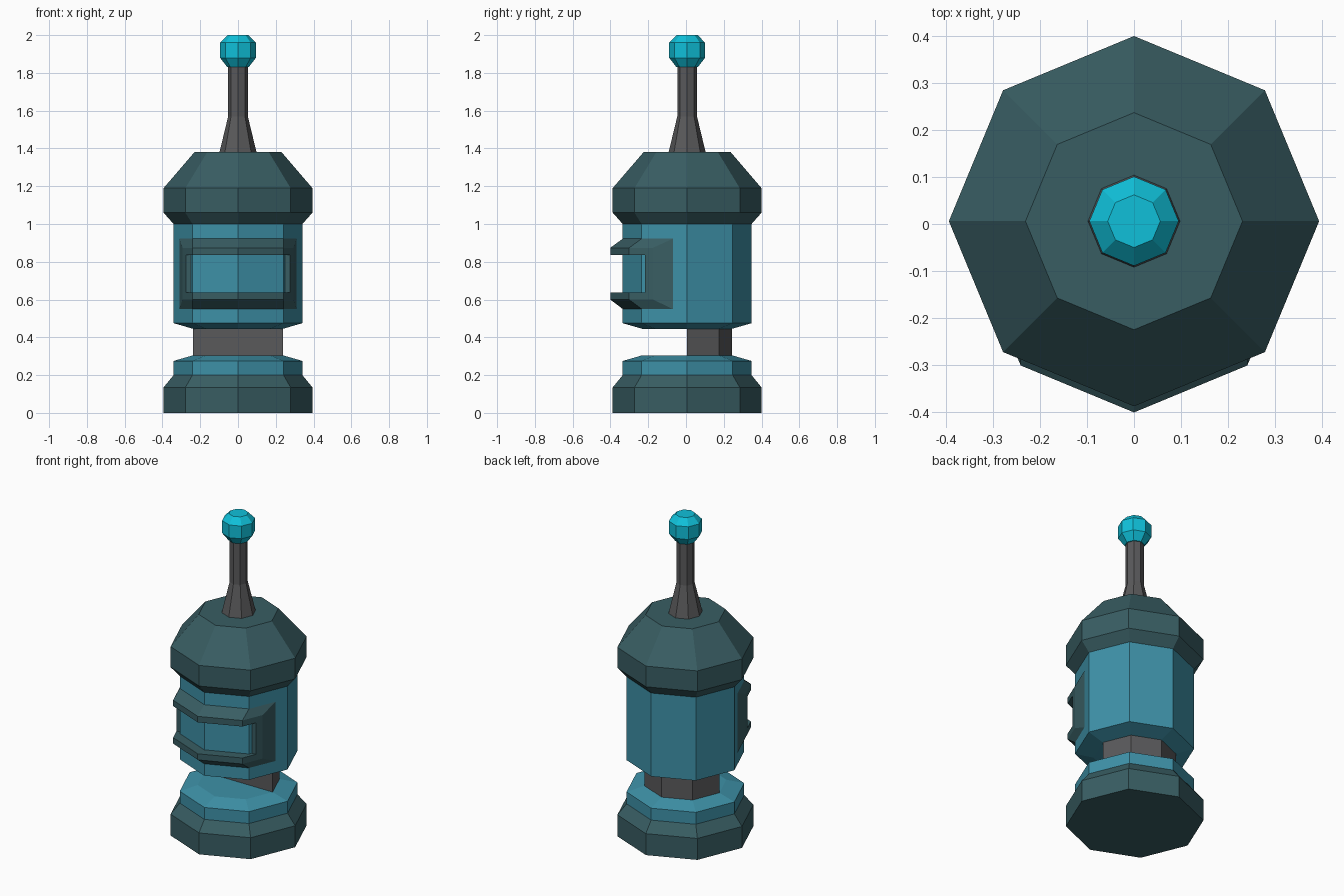
import bpy, bmesh, math

if "Cube" in bpy.data.objects:
    bpy.data.objects.remove(bpy.data.objects["Cube"])

CY = 0.006  # y of the main axis


def material(name, rgb):
    m = bpy.data.materials.new(name)
    m.diffuse_color = (*rgb, 1)
    m.use_nodes = True
    m.node_tree.nodes["Principled BSDF"].inputs["Base Color"].default_value = m.diffuse_color
    return m


DARK = material("dark teal", (0.040, 0.110, 0.124))
BLUE = material("steel blue", (0.048, 0.285, 0.390))
GREY = material("grey metal", (0.100, 0.100, 0.104))
CYAN = material("bright cyan", (0.005, 0.530, 0.700))


def finish(bm, name, mats):
    bmesh.ops.recalc_face_normals(bm, faces=bm.faces)
    me = bpy.data.meshes.new(name)
    bm.to_mesh(me)
    bm.free()
    for m in mats:
        me.materials.append(m)
    ob = bpy.data.objects.new(name, me)
    bpy.context.collection.objects.link(ob)
    return ob


def bridge(bm, a, b, index=0):
    n = len(a)
    for i in range(n):
        j = (i + 1) % n
        bm.faces.new((a[i], a[j], b[j], b[i])).material_index = index


def turned(name, profile, mats, split_z=None, corners=8):
    """Eight-sided turned part from (radius, z); second material above split_z."""
    bm = bmesh.new()
    rings = []
    for r, z in profile:
        rings.append([bm.verts.new((r * math.cos(k * math.pi / 4),
                                    CY + r * math.sin(k * math.pi / 4), z))
                      for k in range(corners)])

    def pick(z):
        return int(split_z is not None and z > split_z)

    for i in range(len(rings) - 1):
        bridge(bm, rings[i], rings[i + 1], pick((profile[i][1] + profile[i + 1][1]) / 2))
    bm.faces.new(rings[0]).material_index = pick(profile[0][1])
    bm.faces.new(rings[-1]).material_index = pick(profile[-1][1])
    return finish(bm, name, mats)


# Base with dark foot and blue collar
turned("base", [(0.394, 0), (0.394, 0.135), (0.341, 0.2), (0.341, 0.275), (0.237, 0.305)],
       [DARK, BLUE], 0.2)

# Half-octagon neck at the back, flat toward the front
turned("neck", [(0.237, 0.305), (0.237, 0.445)], [GREY], corners=5)

# Main body with dark domed cap
turned("body", [(0.237, 0.445), (0.341, 0.475), (0.341, 1.0), (0.394, 1.06),
                (0.394, 1.19), (0.231, 1.38)], [BLUE, DARK], 1.0)

# Antenna rod and tip
turned("antenna", [(0.098, 1.38), (0.052, 1.57), (0.052, 1.84)], [GREY])
turned("antenna_tip", [(0.058, 1.832), (0.095, 1.88), (0.095, 1.96), (0.056, 2.0)], [CYAN])

# Wrap-around front frame: end x, end y, forward shift, low z, high z per loop
bm = bmesh.new()
loops = []
for ex, ey, shift, lo, hi in ((0.311, -0.07, 0, 0.55, 0.922),
                              (0.293, -0.175, 0.066, 0.60, 0.874),
                              (0.276, -0.217, 0.066, 0.638, 0.836),
                              (0.248, -0.217, 0, 0.638, 0.836)):
    c = 0.341 * math.sqrt(0.5)
    path = [(ex, ey), (c, CY - c - shift), (0, CY - 0.341 - shift),
            (-c, CY - c - shift), (-ex, ey)]
    pts = [(x, y, hi) for x, y in path] + [(x, y, lo) for x, y in reversed(path)]
    loops.append([bm.verts.new(p) for p in pts])
for a, b in zip(loops, loops[1:]):
    bridge(bm, a, b)
finish(bm, "front_frame", [DARK])
